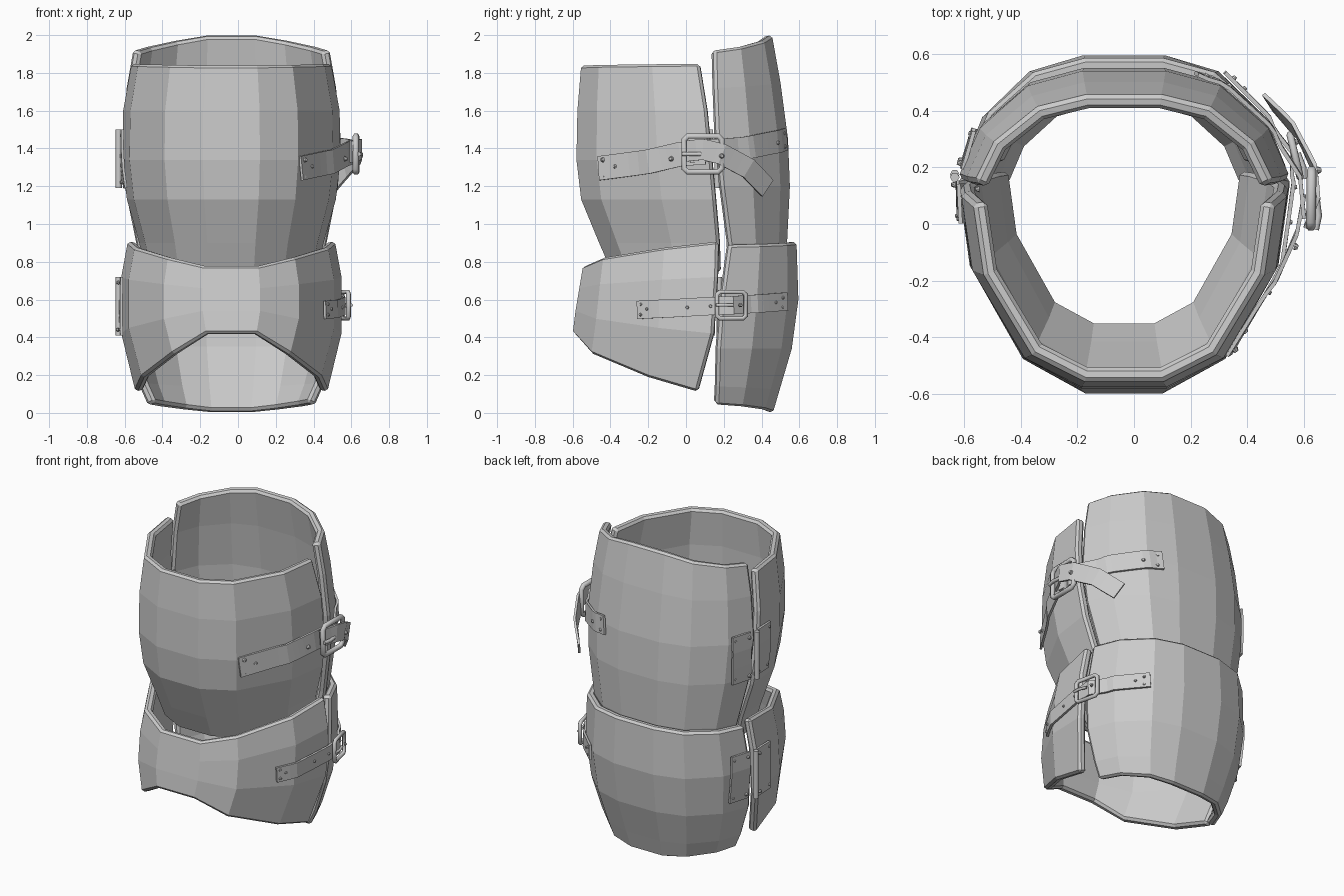
import bpy, bmesh
from mathutils import Vector
from mathutils.bvhtree import BVHTree

if "Cube" in bpy.data.objects:
    bpy.data.objects.remove(bpy.data.objects["Cube"])

CX, CY = -0.035, 0.1            # axis of the leg guard
trees = []


def make_object(name, verts, faces):
    me = bpy.data.meshes.new(name)
    me.from_pydata(verts, [], faces)
    ob = bpy.data.objects.new(name, me)
    bpy.context.collection.objects.link(ob)
    return ob


def shell(name, k, profile, rows):
    """Half-ring plate; each row = (z centre, z edge, half width, y centre, y edge)."""
    cols = [(-u, v, t) for u, v, t in reversed(profile)] + list(profile)
    n = len(cols)
    verts = [(CX + k * u * w, ye + v * (yc - ye), zc + t * (ze - zc))
             for zc, ze, w, yc, ye in rows for u, v, t in cols]
    faces = [(r * n + c, (r + 1) * n + c, (r + 1) * n + c + 1, r * n + c + 1)
             for r in range(len(rows) - 1) for c in range(n - 1)]
    ob = make_object(name, verts, faces)
    trees.append(BVHTree.FromPolygons(verts, faces))
    s = ob.modifiers.new("thickness", 'SOLIDIFY')
    s.thickness, s.offset, s.use_even_offset = 0.05, -1, True
    b = ob.modifiers.new("rim", 'BEVEL')
    b.width, b.segments, b.limit_method, b.angle_limit = 0.014, 1, 'ANGLE', 0.9
    return ob


def outward(p):
    return Vector((p[0] - CX, p[1] - CY, 0)).normalized()


def snap(p, off):
    """Push a point out until it lies on the plates (points already outside stay)."""
    p = Vector(p)
    o, d = Vector((CX, CY, p.z)), outward(p)
    best = (p - o).length
    for t in trees:
        hit = t.ray_cast(o, d)
        if hit[0] is not None:
            best = max(best, hit[3] + off)
    return o + d * best


def ribbon(name, path, half, steps=5, off=0.014):
    """Leather strip or plate that follows a path over the plates."""
    pts = []
    for a, b in zip(path, path[1:]):
        pts += [Vector(a).lerp(Vector(b), i / steps) for i in range(steps)]
    pts = [snap(p, off) for p in pts + [Vector(path[-1])]]
    verts = []
    for i, p in enumerate(pts):
        t = (pts[min(i + 1, len(pts) - 1)] - pts[max(i - 1, 0)]).normalized()
        side = outward(p).cross(t).normalized() * half
        verts += [p - side, p + side]
    faces = [(2 * i, 2 * i + 2, 2 * i + 3, 2 * i + 1) for i in range(len(pts) - 1)]
    ob = make_object(name, verts, faces)
    s = ob.modifiers.new("thickness", 'SOLIDIFY')
    s.thickness, s.offset = 0.014, 0
    return ob


def rivets(name, places, off=0.02, r=0.014):
    bm = bmesh.new()
    for p in places:
        q = snap(p, off)
        n = outward(q)
        mat = n.to_track_quat('Z', 'Y').to_matrix().to_4x4()
        mat.translation = q + n * 0.002
        res = bmesh.ops.create_cone(bm, cap_ends=True, segments=8, radius1=r,
                                    radius2=r * 0.55, depth=0.014)
        bmesh.ops.transform(bm, matrix=mat, verts=res['verts'])
    ob = make_object(name, [], [])
    bm.to_mesh(ob.data)
    bm.free()


def wire(name, pts, radius, cyclic=False):
    cu = bpy.data.curves.new(name, 'CURVE')
    cu.dimensions = '3D'
    cu.bevel_depth, cu.bevel_resolution, cu.use_fill_caps = radius, 1, True
    sp = cu.splines.new('POLY')
    sp.points.add(len(pts) - 1)
    for q, p in zip(sp.points, pts):
        q.co = (*p, 1)
    sp.use_cyclic_u = cyclic
    ob = bpy.data.objects.new(name, cu)
    bpy.context.collection.objects.link(ob)


def buckle(name, c, hw, hh, radius):
    """Rounded rectangular frame with a prong."""
    c = Vector(c)
    n = outward(c)
    t = Vector((-n.y, n.x, 0))
    k = 0.8
    frame = [(-1, -k), (-k, -1), (k, -1), (1, -k), (1, k), (k, 1), (-k, 1), (-1, k)]
    wire(name + "_frame", [c + t * a * hw + Vector((0, 0, b * hh)) for a, b in frame], radius, True)
    wire(name + "_prong", [c - t * hw * 1.1 + n * radius, c - t * hw * 0.6 + n * radius * 1.6,
                           c + t * hw * 0.1 + n * radius], radius * 0.7)


# Four plates
FRONT = [(.26, 1, 0), (.61, .85, .35), (.93, .4, .75), (1, 0, 1)]
BACK = [(.25, 1, 0), (.58, .86, .35), (.87, .46, .75), (1, 0, 1)]
shell("upper_front_plate", 1, FRONT, [
    (1.84, 1.85, .53, -.555, .07), (1.6, 1.6, .575, -.575, .11), (1.34, 1.34, .58, -.58, .135),
    (1.13, 1.13, .555, -.555, .155), (.9, .9, .49, -.46, .175), (.74, .74, .455, -.39, .18)])
shell("upper_back_plate", -1, BACK, [
    (2.0, 1.92, .525, .455, .15), (1.75, 1.72, .56, .5, .155), (1.45, 1.45, .585, .54, .165),
    (1.2, 1.2, .57, .55, .19), (.9, .9, .51, .535, .23), (.74, .74, .47, .5, .235)])
shell("lower_front_plate", 1, FRONT, [
    (.78, .91, .55, -.545, .17), (.66, .72, .585, -.565, .165),
    (.54, .42, .585, -.585, .145), (.42, .11, .51, -.6, .06)])
shell("lower_back_plate", -1, BACK, [
    (.905, .89, .55, .585, .23), (.6, .6, .575, .595, .19),
    (.34, .34, .55, .56, .17), (.12, .14, .49, .495, .165), (.0, .04, .445, .46, .16)])

# Upper strap: front piece, back piece and loose tail
ribbon("upper_strap_front", [(.32, -.44, 1.295), (.5, -.2, 1.33), (.575, -.03, 1.37),
                             (.6, .1, 1.38)], .064)
ribbon("upper_strap_back", [(.6, .02, 1.385), (.585, .17, 1.39), (.5, .3, 1.4), (.38, .42, 1.425),
                            (.22, .53, 1.45)], .06)
ribbon("upper_strap_tail", [(.605, -.01, 1.385), (.65, .09, 1.395), (.64, .19, 1.37),
                            (.57, .33, 1.295), (.475, .43, 1.19)], .055, 3)
buckle("upper_buckle", (.625, .09, 1.37), .1, .095, .017)
rivets("upper_strap_rivets", [(.34, -.42, 1.34), (.34, -.42, 1.25), (.385, -.37, 1.305),
                              (.57, -.08, 1.345), (.652, .19, 1.36),
                              (.25, .515, 1.48), (.25, .515, 1.41), (.32, .47, 1.43)])

# Lower strap
ribbon("lower_strap", [(.45, -.25, .545), (.53, -.05, .555), (.555, .12, .565), (.56, .25, .57),
                       (.44, .4, .58), (.3, .51, .59)], .048)
buckle("lower_buckle", (.568, .24, .57), .078, .07, .013)
rivets("lower_strap_rivets", [(.46, -.23, .575), (.46, -.23, .52), (.48, -.2, .55),
                              (.53, .01, .558), (.56, .13, .565), (.575, .29, .57),
                              (.33, .49, .61), (.33, .49, .56), (.37, .46, .585)], r=.011)

# Hinges on the left side: two riveted leaves and a pin each
for label, z0, z1, gap in (("upper", 1.19, 1.5, .16), ("lower", .41, .72, .17)):
    spots = []
    for leaf, y in (("front", gap - .085), ("back", gap + .09)):
        ribbon(f"{label}_hinge_{leaf}_leaf", [(-.55, y, z0), (-.55, y, z1)], .07, 3, .01)
        spots += [(-.55, y + dy, z) for dy in (-.048, .048) for z in (z0 + .03, z1 - .03)]
    rivets(f"{label}_hinge_rivets", spots, .018, .011)
    wire(f"{label}_hinge_pin", [(-.632, gap + .005, z0), (-.632, gap + .005, z1)], .017)
